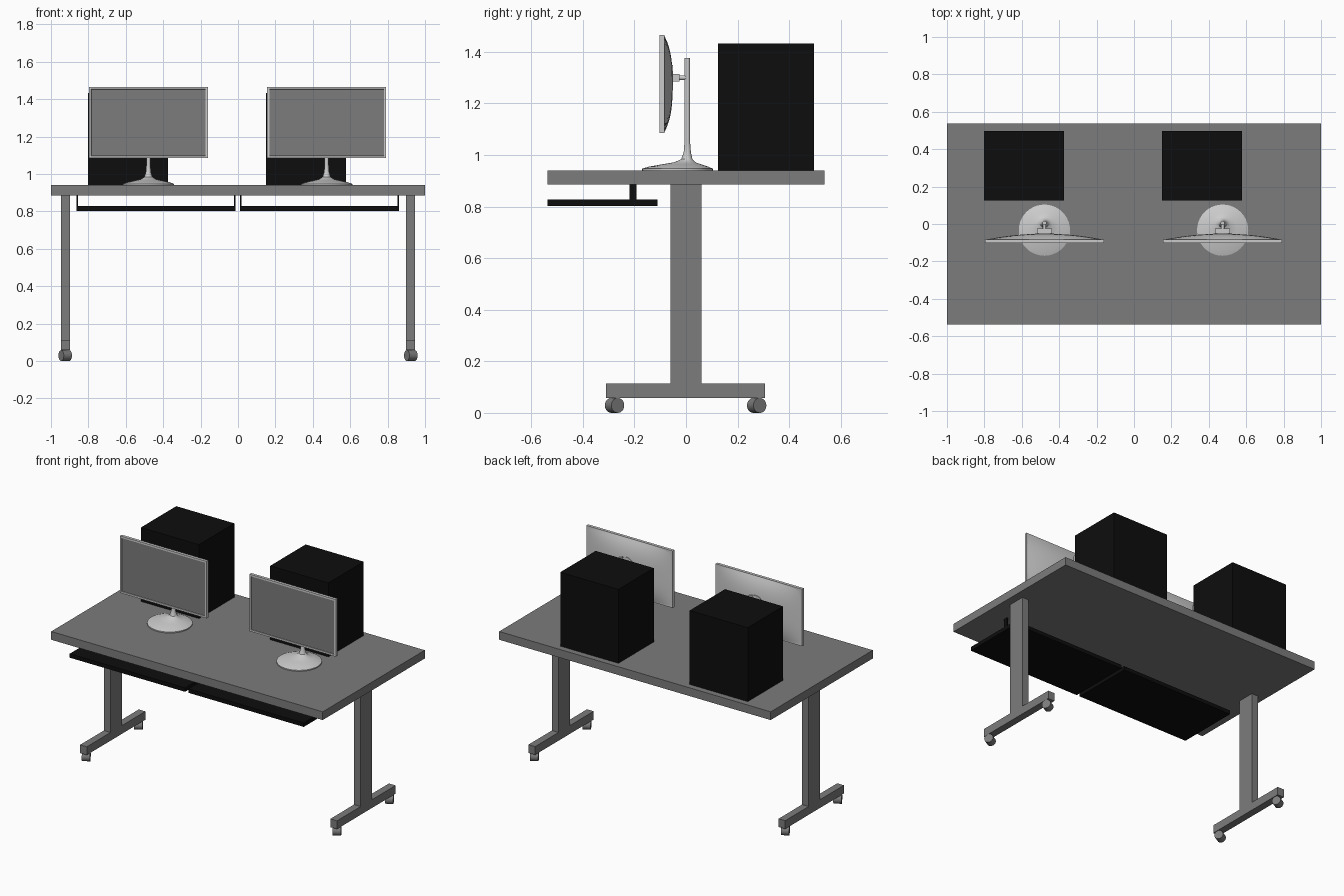
import bpy, bmesh, math
from mathutils import Matrix, Vector

cube = bpy.data.objects.get("Cube")
if cube:
    bpy.data.objects.remove(cube, do_unlink=True)


def material(name, value):
    m = bpy.data.materials.new(name)
    m.use_nodes = True
    col = (value, value, value, 1)
    m.diffuse_color = col
    m.node_tree.nodes["Principled BSDF"].inputs["Base Color"].default_value = col
    return m


GREY = material("mid grey", 0.2)
BLACK = material("black", 0.004)
SILVER = material("silver", 0.6)


def finish(name, bm, mats, smooth=False):
    bmesh.ops.recalc_face_normals(bm, faces=bm.faces)
    mesh = bpy.data.meshes.new(name)
    bm.to_mesh(mesh)
    bm.free()
    for m in mats:
        mesh.materials.append(m)
    ob = bpy.data.objects.new(name, mesh)
    bpy.context.collection.objects.link(ob)
    if smooth:
        bpy.ops.object.select_all(action='DESELECT')
        ob.select_set(True)
        bpy.context.view_layer.objects.active = ob
        bpy.ops.object.shade_smooth_by_angle(angle=math.radians(40))
    return ob


def add_box(bm, x, y, z):
    size = Vector((x[1] - x[0], y[1] - y[0], z[1] - z[0]))
    mid = Vector((sum(x), sum(y), sum(z))) / 2
    bmesh.ops.create_cube(bm, size=1, matrix=Matrix.Translation(mid) @ Matrix.Diagonal(size.to_4d()))


def box(name, x, y, z, mat):
    bm = bmesh.new()
    add_box(bm, x, y, z)
    return finish(name, bm, [mat])


def cylinder(name, centre, axis, radius, length, mat, segs=24):
    bm = bmesh.new()
    rot = Vector(axis).to_track_quat('Z', 'Y').to_matrix().to_4x4()
    bmesh.ops.create_cone(bm, cap_ends=True, segments=segs, radius1=radius, radius2=radius,
                          depth=length, matrix=Matrix.Translation(centre) @ rot)
    return finish(name, bm, [mat], True)


def loft(name, x, rings, mat, segs=40):
    """Stack of circles, each given as (radius, y centre, z)."""
    bm = bmesh.new()
    loops = []
    for r, y, z in rings:
        angles = [2 * math.pi * i / segs for i in range(segs)]
        loops.append([bm.verts.new((x + r * math.cos(a), y + r * math.sin(a), z)) for a in angles])
    for lo, hi in zip(loops, loops[1:]):
        for i in range(segs):
            j = (i + 1) % segs
            bm.faces.new((lo[i], lo[j], hi[j], hi[i]))
    bm.faces.new(loops[0])
    bm.faces.new(loops[-1])
    return finish(name, bm, [mat], True)


# Table
TOP = 0.94
box("table_top", (-1, 1), (-0.537, 0.537), (0.885, TOP), GREY)
for side, s in (("left", 1), ("right", -1)):
    x = sorted((s * 0.897, s * 0.946))
    box(side + "_leg", x, (-0.06, 0.06), (0.113, 0.885), GREY)
    box(side + "_foot", x, (-0.31, 0.307), (0.058, 0.113), GREY)
    for end, y in (("front", -0.277), ("back", 0.274)):
        cylinder(f"{side}_{end}_caster", (s * 0.924, y, 0.029), (0.87, 0.5, 0), 0.029, 0.05, GREY)


# Monitor parts
def screen_panel(name, cx):
    bm = bmesh.new()
    add_box(bm, (cx - 0.318, cx + 0.318), (-0.102, -0.083), (1.085, 1.465))
    front = min(bm.faces, key=lambda f: f.calc_center_median().y)
    bmesh.ops.inset_region(bm, faces=[front], thickness=0.017)
    bmesh.ops.inset_region(bm, faces=[front], thickness=0.001, depth=-0.003)
    front.material_index = 1
    finish(name, bm, [SILVER, GREY])


def back_shell(name, cx):
    bm = bmesh.new()
    bmesh.ops.create_grid(bm, x_segments=24, y_segments=16, size=1)
    for v in bm.verts:
        u, w = v.co.x, v.co.y
        bulge = 0.032 * (1 - u * u) * (1 - abs(w) ** 3)
        v.co = (cx + 0.316 * u, -0.084 + bulge, 1.275 + 0.188 * w)
    # Close the shell against the panel
    rim = [e for e in bm.edges if e.is_boundary]
    bmesh.ops.holes_fill(bm, edges=rim)
    finish(name, bm, [SILVER], True)


for side, cx in (("left", 0.474), ("right", -0.479)):
    screen_panel(side + "_monitor_panel", cx)
    back_shell(side + "_monitor_back", cx)
    cylinder(side + "_mount_disc", (cx, -0.054, 1.30), (0, 1, 0), 0.05, 0.008, SILVER, 32)
    box(side + "_mount_block", (cx - 0.04, cx + 0.04), (-0.055, -0.025), (1.286, 1.314), SILVER)
    cylinder(side + "_mount_neck", (cx, -0.012, 1.30), (0, 1, 0), 0.009, 0.04, SILVER)
    loft(side + "_stand_base", cx,
         [(0.137, -0.033, TOP), (0.137, -0.033, 0.947), (0.115, -0.029, 0.955),
          (0.075, -0.017, 0.964), (0.04, -0.004, 0.972), (0.022, 0.003, 0.984),
          (0.014, 0.005, 1.01), (0.011, 0.005, 1.05), (0.011, 0.005, 1.376)], SILVER)

# Computer cases
for side, x in (("left", (0.15, 0.578)), ("right", (-0.803, -0.375))):
    box(side + "_computer_case", x, (0.125, 0.497), (TOP, 1.432), BLACK)

# Keyboard trays with hanging brackets
for side, x in (("left", (0.01, 0.86)), ("right", (-0.864, -0.014))):
    box(side + "_keyboard_tray", x, (-0.537, -0.11), (0.802, 0.828), BLACK)
    for end, bx in (("right", x[0]), ("left", x[1] - 0.008)):
        box(f"{side}_tray_{end}_bracket", (bx, bx + 0.008), (-0.219, -0.192), (0.828, 0.885), BLACK)
